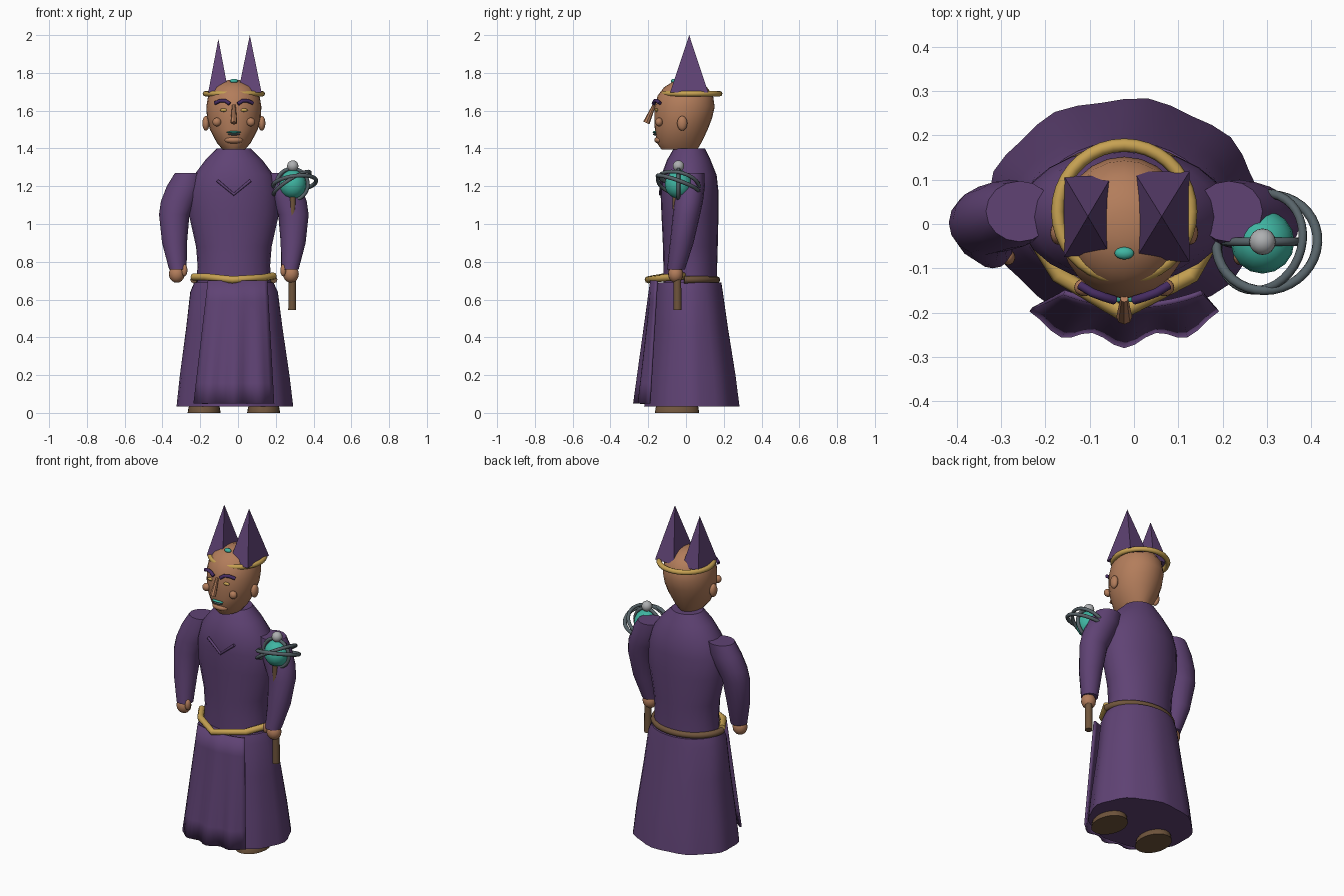
import bpy, bmesh, math
from mathutils import Vector, Matrix, Euler

if "Cube" in bpy.data.objects:
    bpy.data.objects.remove(bpy.data.objects["Cube"])

CX = -0.022  # symmetry plane of the figure


def material(name, rgb):
    m = bpy.data.materials.new(name)
    m.diffuse_color = (*rgb, 1)
    m.use_nodes = True
    m.node_tree.nodes["Principled BSDF"].inputs["Base Color"].default_value = m.diffuse_color
    return m


PURPLE = material("robe purple", (0.115, 0.055, 0.175))
DARK = material("brow purple", (0.06, 0.025, 0.12))
SKIN = material("skin", (0.45, 0.205, 0.105))
GOLD = material("gold", (0.57, 0.36, 0.085))
TEAL = material("teal", (0.05, 0.46, 0.36))
STEEL = material("dark steel", (0.095, 0.125, 0.14))
SILVER = material("silver", (0.42, 0.43, 0.44))
BROWN = material("brown", (0.16, 0.09, 0.045))


def finish(name, bm, mat, smooth=True):
    bmesh.ops.recalc_face_normals(bm, faces=bm.faces)
    me = bpy.data.meshes.new(name)
    bm.to_mesh(me)
    bm.free()
    me.materials.append(mat)
    ob = bpy.data.objects.new(name, me)
    bpy.context.collection.objects.link(ob)
    if smooth:
        bpy.ops.object.select_all(action='DESELECT')
        bpy.context.view_layer.objects.active = ob
        ob.select_set(True)
        bpy.ops.object.shade_smooth_by_angle(angle=math.radians(35))
    return ob


def loft(name, rows, mat, n=24, ripple=0.0):
    """Stack of ellipses: each row is z, x0, x1, y0, y1."""
    bm = bmesh.new()
    rings = []
    for k, (z, x0, x1, y0, y1) in enumerate(rows):
        ring = []
        for i in range(n):
            a = math.tau * i / n
            r = 1 + ripple * math.cos(9 * a) * (1 - k / (len(rows) - 1))
            ring.append(bm.verts.new(((x0 + x1) / 2 + (x1 - x0) / 2 * math.cos(a) * r,
                                      (y0 + y1) / 2 + (y1 - y0) / 2 * math.sin(a) * r, z)))
        rings.append(ring)
    for a, b in zip(rings, rings[1:]):
        for i in range(n):
            j = (i + 1) % n
            bm.faces.new((a[i], a[j], b[j], b[i]))
    bm.faces.new(rings[0])
    bm.faces.new(rings[-1])
    return finish(name, bm, mat)


def ball(name, loc, size, mat, rot=(0, 0, 0)):
    bm = bmesh.new()
    m = Matrix.Translation(loc) @ Euler(rot).to_matrix().to_4x4() @ Matrix.Diagonal((*size, 1))
    bmesh.ops.create_uvsphere(bm, u_segments=16, v_segments=10, radius=1, matrix=m)
    return finish(name, bm, mat)


def rod(name, p, q, r1, r2, mat, n=12):
    p, q = Vector(p), Vector(q)
    bm = bmesh.new()
    m = Matrix.Translation((p + q) / 2) @ (q - p).to_track_quat('Z', 'Y').to_matrix().to_4x4()
    bmesh.ops.create_cone(bm, cap_ends=True, segments=n, radius1=r1, radius2=r2,
                          depth=(q - p).length, matrix=m)
    return finish(name, bm, mat)


def torus(name, loc, R, r, mat, rot=(0, 0, 0)):
    bpy.ops.mesh.primitive_torus_add(location=loc, rotation=rot, major_radius=R, minor_radius=r,
                                     major_segments=36, minor_segments=8)
    ob = bpy.context.object
    ob.name = name
    ob.data.materials.append(mat)
    bpy.ops.object.shade_smooth_by_angle(angle=math.radians(60))
    return ob


def tube(name, pts, r, mat):
    cu = bpy.data.curves.new(name, 'CURVE')
    cu.dimensions = '3D'
    cu.bevel_depth = r
    cu.bevel_resolution = 2
    cu.use_fill_caps = True
    sp = cu.splines.new('POLY')
    sp.points.add(len(pts) - 1)
    for sp_pt, p in zip(sp.points, pts):
        sp_pt.co = (*p, 1)
    cu.materials.append(mat)
    ob = bpy.data.objects.new(name, cu)
    bpy.context.collection.objects.link(ob)
    bpy.ops.object.select_all(action='DESELECT')
    ob.select_set(True)
    bpy.context.view_layer.objects.active = ob
    bpy.ops.object.convert(target='MESH')
    return bpy.context.object


def centred(rows):
    return [(z, CX - w, CX + w, y0, y1) for z, w, y0, y1 in rows]


# Robe: skirt and torso
loft("skirt", centred([(0.035, 0.308, -0.22, 0.282), (0.2, 0.29, -0.205, 0.262),
                       (0.45, 0.255, -0.175, 0.222), (0.64, 0.232, -0.16, 0.195),
                       (0.69, 0.21, -0.15, 0.187)]), PURPLE, 36, 0.02)
loft("torso", centred([(0.67, 0.2, -0.12, 0.165), (0.78, 0.192, -0.12, 0.165),
                       (0.88, 0.2, -0.122, 0.168), (1.05, 0.238, -0.13, 0.172),
                       (1.17, 0.236, -0.135, 0.172), (1.26, 0.21, -0.13, 0.162),
                       (1.34, 0.15, -0.1, 0.13), (1.4, 0.09, -0.065, 0.1)]), PURPLE)

# Wavy front panel of the robe
bm = bmesh.new()
rows = []
for k in range(7):
    t = k / 6
    half = 0.158 + 0.056 * t
    row = []
    for i in range(19):
        u = i / 9 - 1
        y = -0.19 + 0.03 * u * u
        y -= t * (0.076 - 0.025 * u * u + 0.014 * math.cos(u * 9.4))
        row.append(bm.verts.new((CX + 0.02 * (1 - t) + u * half, y, 0.7 - 0.65 * t)))
    rows.append(row)
for a, b in zip(rows, rows[1:]):
    for i in range(18):
        bm.faces.new((a[i], b[i], b[i + 1], a[i + 1]))
panel = finish("front_panel", bm, PURPLE)
solid = panel.modifiers.new("thickness", 'SOLIDIFY')
solid.thickness = 0.012
solid.offset = -1

# Collar mark on the chest
tube("chest_chevron", [(-0.11, -0.13, 1.23), (CX, -0.135, 1.157), (0.066, -0.13, 1.23)], 0.008, PURPLE)

# Belt: gold front, brown back
tube("belt_front", [(-0.235, -0.01, 0.72), (-0.17, -0.115, 0.72), (-0.03, -0.2, 0.705),
                    (0.13, -0.115, 0.715), (0.188, -0.01, 0.725)], 0.019, GOLD)
tube("belt_back", [(CX + 0.212 * math.cos(a), -0.01 + 0.172 * math.sin(a), 0.705)
                   for a in [math.pi * i / 20 for i in range(21)]], 0.019, BROWN)

# Arms, hands and feet on both sides
for side, s in (("left", -1), ("right", 1)):
    arm = [(0.76, 0.25, 0.343, -0.1, -0.005), (0.9, 0.248, 0.38, -0.085, 0.04),
           (1.05, 0.235, 0.396, -0.07, 0.075), (1.12, 0.2, 0.386, -0.065, 0.09),
           (1.2, 0.165, 0.355, -0.055, 0.1), (1.27, 0.16, 0.312, -0.04, 0.097)]
    loft(side + "_sleeve", [(z, CX + s * a, CX + s * b, y0, y1) for z, a, b, y0, y1 in arm], PURPLE, 16)
    ball(side + "_hand", (CX + s * 0.302, -0.055, 0.735), (0.042, 0.04, 0.046), SKIN)
    ball(side + "_thumb", (CX + s * 0.262, -0.075, 0.755), (0.016, 0.018, 0.032), SKIN)
    loft(side + "_shoe", [(0, CX + s * 0.07, CX + s * 0.245, -0.165, 0.07),
                          (0.03, CX + s * 0.075, CX + s * 0.24, -0.16, 0.065),
                          (0.07, CX + s * 0.1, CX + s * 0.215, -0.12, 0.03)], BROWN)
    # Face details on both sides
    ball(side + "_ear", (CX + s * 0.148, -0.02, 1.533), (0.019, 0.027, 0.039), SKIN)
    ball(side + "_cheek", (CX + s * 0.09, -0.143, 1.54), (0.023, 0.02, 0.023), SKIN)
    ball(side + "_eye", (CX + s * 0.053, -0.156, 1.603), (0.021, 0.009, 0.009), GOLD)
    tube(side + "_brow", [(CX + s * 0.022, -0.172, 1.636), (CX + s * 0.045, -0.165, 1.652),
                          (CX + s * 0.072, -0.155, 1.653), (CX + s * 0.1, -0.138, 1.64)], 0.01, DARK)

# Head
loft("head", centred([(1.395, 0.06, -0.13, 0.06), (1.43, 0.09, -0.155, 0.082),
                      (1.5, 0.127, -0.165, 0.115), (1.56, 0.142, -0.168, 0.138),
                      (1.62, 0.146, -0.167, 0.152), (1.68, 0.136, -0.15, 0.143),
                      (1.725, 0.11, -0.115, 0.11), (1.75, 0.075, -0.075, 0.07),
                      (1.762, 0.03, -0.035, 0.03)]), SKIN)
rod("nose", (CX, -0.21, 1.535), (CX, -0.168, 1.63), 0.018, 0.009, SKIN, 8)
ball("upper_lip", (CX, -0.165, 1.486), (0.038, 0.012, 0.006), TEAL)
ball("lower_lip", (CX, -0.163, 1.475), (0.032, 0.012, 0.006), STEEL)
ball("chin", (CX, -0.138, 1.444), (0.05, 0.03, 0.02), SKIN)

# Headdress: circlet, gem and two spikes
torus("circlet", (CX, 0.028, 1.69), 0.15, 0.015, GOLD)
ball("head_gem", (CX, -0.066, 1.757), (0.022, 0.014, 0.012), TEAL)
for name, x0, x1, y0, y1, top in (("left_spike", -0.158, -0.05, -0.075, 0.108, 1.98),
                                  ("right_spike", 0.0, 0.125, -0.085, 0.118, 2.0)):
    bm = bmesh.new()
    apex = bm.verts.new(((x0 + x1) / 2, 0.017, top))
    base = [bm.verts.new((x, y, 1.695)) for x, y in ((x0, y0), (x1, y0), (x1, y1), (x0, y1))]
    for i in range(4):
        bm.faces.new((base[i], base[(i + 1) % 4], apex))
    bm.faces.new(base)
    finish(name, bm, PURPLE, False)

# Staff with ringed orb
ORB = (0.29, -0.04, 1.21)
rod("staff_lower", (0.287, -0.045, 0.545), (0.287, -0.047, 0.85), 0.021, 0.02, BROWN)
rod("staff_upper", (0.287, -0.047, 0.85), (0.29, -0.058, 1.16), 0.017, 0.015, BROWN)
ball("orb", ORB, (0.072, 0.072, 0.076), TEAL)
ball("orb_finial", (0.29, -0.04, 1.307), (0.03, 0.03, 0.03), SILVER)
torus("orb_ring_flat", (0.3, -0.042, 1.215), 0.115, 0.011, STEEL, (math.radians(-20), math.radians(-8), 0))
torus("orb_ring_tilted", (0.285, -0.04, 1.215), 0.112, 0.01, STEEL, (math.radians(-12), math.radians(-32), 0))
torus("orb_ring_upright", (0.287, -0.04, 1.21), 0.083, 0.01, STEEL, (math.radians(90), 0, 0))
